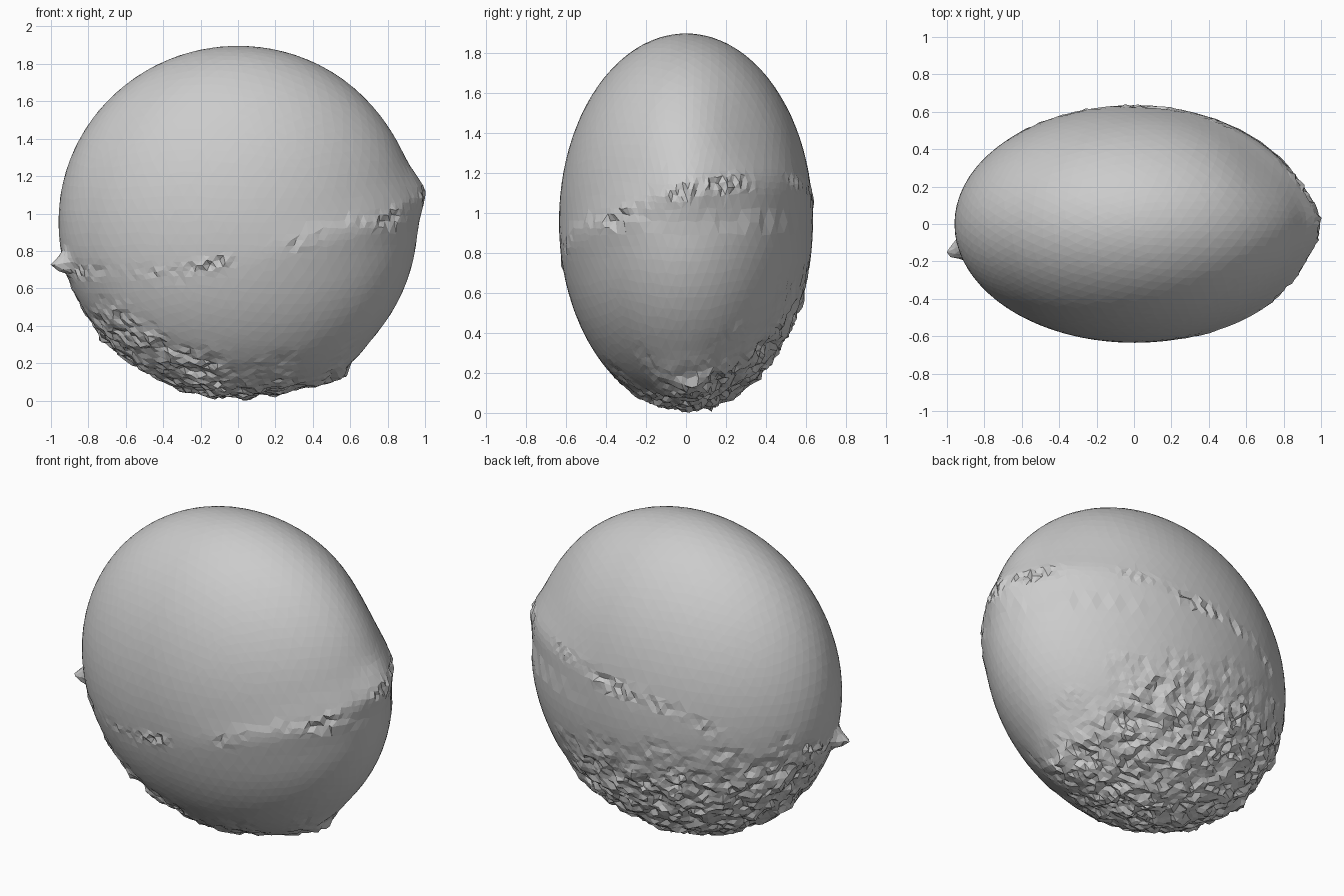
import bpy, bmesh, math, random
from mathutils import Vector, noise

random.seed(4)
default = bpy.data.objects.get("Cube")
if default:
    bpy.data.objects.remove(default)

HALF = Vector((0.96, 0.635, 0.94))


def jitter(size):
    return Vector([random.uniform(-size, size) for _ in range(3)])


def on_body(d):
    """Place a unit direction on the egg-shaped body, narrowing to the left tip."""
    p = Vector((d.x * HALF.x, d.y * HALF.y, HALF.z * (1 + d.z)))
    if d.x > 0:
        p.y *= max(1 - d.x * d.x, 0.0) ** (0.07 if d.z > 0 else 0.03)
    return p


def crease_height(p):
    return 0.9 + 0.2 * p.x + 0.25 * p.y


def rough_height(p):
    return 0.47 - 0.25 * p.x + 0.45 * p.y + 0.2 * noise.noise(p * 4)


def bump(p, centre, radius, height):
    return height * math.exp(-((p - Vector(centre)).length / radius) ** 2)


# Stone body, with a finer mesh over the broken underside and the crease
bm = bmesh.new()
bmesh.ops.create_icosphere(bm, subdivisions=5, radius=1)
edges = []
for e in bm.edges:
    p = on_body(((e.verts[0].co + e.verts[1].co) / 2).normalized())
    knob = (p - Vector((-0.91, -0.13, 0.72))).length < 0.15
    if knob or p.z < rough_height(p) + 0.05 or abs(p.z - crease_height(p)) < 0.06:
        edges.append(e)
bmesh.ops.subdivide_edges(bm, edges=edges, cuts=1, use_grid_fill=True)
bmesh.ops.triangulate(bm, faces=bm.faces[:])

for v in bm.verts:
    d = (v.co + jitter(0.007)).normalized()
    p = on_body(d)
    out = Vector((d.x / HALF.x, d.y / HALF.y, d.z / HALF.z)).normalized()

    # Chipped underside
    rough = min(max((rough_height(p) - p.z) / 0.25, 0.0), 1.0)
    chips = noise.noise(p * 11) * 0.03 + random.uniform(-0.012, 0.009)

    # Sparse chips along the tilted crease
    above = p.z - crease_height(p)
    patch = min(max(noise.noise(p * 3 + Vector((7, 2, 5))) * 4 + 0.6, 0.0), 1.0)
    crease = math.exp(-(above / 0.035) ** 2) * patch * random.uniform(-0.02, 0.018)

    # Ridge around the left side, with a shallow hollow over its back half
    left = max(d.x, 0.0)
    ridge = 0.025 * left * math.exp(-(above / 0.12) ** 2)
    ridge -= bump(p, (0.7, 0.3, 1.45), 0.25, 0.02)
    tip = bump(p, (0.95, 0, 1.1), 0.12, 0.025)

    # Small knob on the right end and lump under the left side
    lumps = bump(p, (-0.91, -0.13, 0.72), 0.045, 0.1)
    lumps += bump(p, (0.5, 0.02, 0.14), 0.16, 0.05)

    v.co = p + out * (rough * chips + crease + ridge + tip + lumps)
    v.co += jitter(0.006) * rough

# Rest the lowest chip on the floor
low = min(v.co.z for v in bm.verts)
bmesh.ops.translate(bm, verts=bm.verts, vec=(0, 0, -low))
bmesh.ops.recalc_face_normals(bm, faces=bm.faces)

mesh = bpy.data.meshes.new("stone_body")
bm.to_mesh(mesh)
bm.free()
stone = bpy.data.objects.new("stone_body", mesh)
bpy.context.collection.objects.link(stone)

# Plain grey stone
grey = bpy.data.materials.new("stone_grey")
grey.use_nodes = True
colour = (0.6, 0.6, 0.6, 1)
grey.diffuse_color = colour
grey.node_tree.nodes["Principled BSDF"].inputs["Base Color"].default_value = colour
mesh.materials.append(grey)
